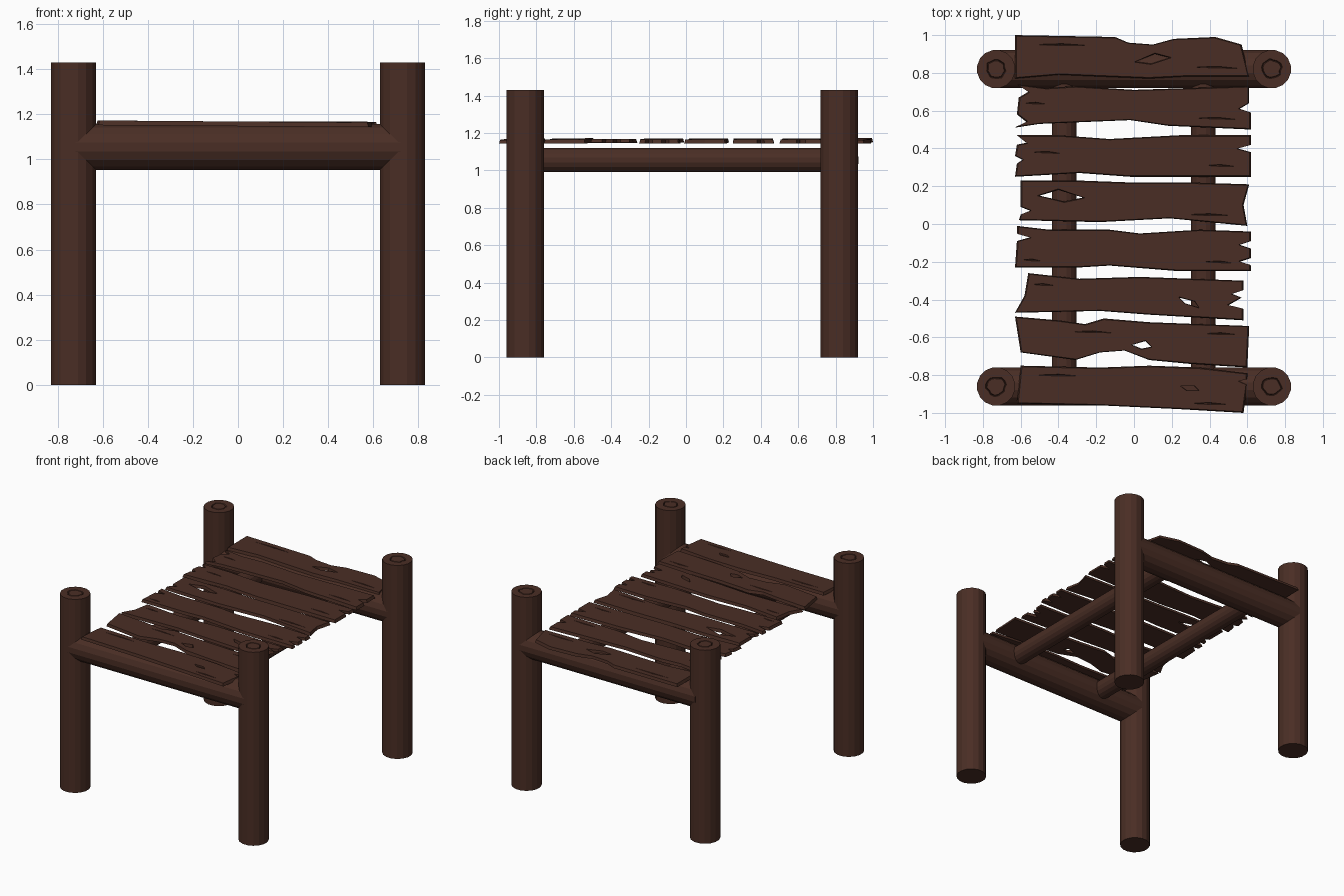
import bpy, bmesh, math, random
from mathutils import Matrix

random.seed(4)
if "Cube" in bpy.data.objects:
    bpy.data.objects.remove(bpy.data.objects["Cube"], do_unlink=True)

# Single dark wood colour
wood = bpy.data.materials.new("dark_brown_wood")
wood.use_nodes = True
colour = (0.068, 0.027, 0.018, 1)
wood.diffuse_color = colour
wood.node_tree.nodes["Principled BSDF"].inputs["Base Color"].default_value = colour

SIDES = 16
POST_HEIGHT = 1.43
BEAM_Z = 1.055
PLANK_Z = 1.147
PLANK_THICK = 0.021


def finish(name, bm):
    """Turn a bmesh into a named flat-shaded wooden object."""
    bmesh.ops.recalc_face_normals(bm, faces=bm.faces)
    mesh = bpy.data.meshes.new(name)
    bm.to_mesh(mesh)
    bm.free()
    mesh.materials.append(wood)
    obj = bpy.data.objects.new(name, mesh)
    bpy.context.collection.objects.link(obj)
    return obj


def log(name, profile, matrix, wobble=0.0):
    """Lathe a (radius, height) profile into a closed faceted log."""
    bm = bmesh.new()
    rings = []
    factors = [1 + random.uniform(-wobble, wobble) for _ in range(SIDES)]
    for radius, height, rough in profile:
        ring = []
        for i in range(SIDES):
            angle = math.tau * (i + 0.5) / SIDES
            r = radius * (factors[i] if rough else 1)
            ring.append(bm.verts.new((r * math.cos(angle), r * math.sin(angle), height)))
        rings.append(ring)
    for low, high in zip(rings, rings[1:]):
        for i in range(SIDES):
            j = (i + 1) % SIDES
            bm.faces.new((low[i], low[j], high[j], high[i]))
    bm.faces.new(rings[0][::-1])
    bm.faces.new(rings[-1])
    bm.transform(matrix)
    return finish(name, bm)


def pairs(numbers):
    """Read a flat list of hundredths as points."""
    return [(x / 100, y / 100) for x, y in zip(numbers[::2], numbers[1::2])]


def plank(name, outline, hole=None, cracks=()):
    """Worn board: slanted sides, optional knot hole, shallow cracks in the top."""
    bm = bmesh.new()
    tilt = random.uniform(-0.008, 0.003)
    rims = {"top": [], "bottom": []}

    def loop(points, z):
        return [bm.verts.new((x, y, z + tilt * x)) for x, y in points]

    def scaled(points, sx, sy):
        cx = (min(p[0] for p in points) + max(p[0] for p in points)) / 2
        cy = (min(p[1] for p in points) + max(p[1] for p in points)) / 2
        return [(cx + (x - cx) * sx, cy + (y - cy) * sy) for x, y in points]

    def wall(low, high):
        for i in range(len(low)):
            j = (i + 1) % len(low)
            bm.faces.new((low[i], low[j], high[j], high[i]))

    def rim(side, verts):
        for i, v in enumerate(verts):
            rims[side].append(bm.edges.get((v, verts[(i + 1) % len(verts)])))

    top_z = PLANK_Z + PLANK_THICK
    # Outer edge and knot hole run through the whole thickness
    cuts = [(pairs(outline), 0.988, 0.95)]
    if hole:
        cuts.append((pairs(hole), 1.1, 1.2))
    for points, sx, sy in cuts:
        low, high = loop(points, PLANK_Z), loop(scaled(points, sx, sy), top_z)
        wall(low, high)
        rim("bottom", low)
        rim("top", high)
    # Cracks are thin slivers sunk into the top face
    for x, y, length in cracks:
        x, y, half = x / 100, y / 100, length / 200
        sliver = [(x - half, y), (x, y + 0.005), (x + half, y - 0.006), (x, y - 0.005)]
        low, high = loop(scaled(sliver, 0.9, 0.4), top_z - 0.009), loop(sliver, top_z)
        wall(low, high)
        bm.faces.new(low)
        rim("top", high)
    for edges in rims.values():
        bmesh.ops.triangle_fill(bm, edges=edges, use_beauty=True, normal=(0, 0, 1))
    return finish(name, bm)


# Four upright posts with a growth ring carved into the top
post_profile = [(0.102, 0, False), (0.102, POST_HEIGHT, False),
                (0.052, POST_HEIGHT, True), (0.048, POST_HEIGHT - 0.008, True),
                (0.044, POST_HEIGHT, True)]
ENDS = (("front", -0.86), ("back", 0.82))
for end, y in ENDS:
    for side, x in (("left", 0.73), ("right", -0.73)):
        log(f"{end}_{side}_post", post_profile, Matrix.Translation((x, y, 0)), 0.12)

# Cross beams between the posts
for end, y in ENDS:
    turn = Matrix.Translation((0, y, BEAM_Z)) @ Matrix.Rotation(math.pi / 2, 4, "Y")
    log(f"{end}_beam", [(0.103, -0.72, False), (0.103, 0.72, False)], turn)

# Long rails under the planks
for side, x in (("left", 0.367), ("right", -0.37)):
    turn = Matrix.Translation((x, -0.02, BEAM_Z)) @ Matrix.Rotation(math.pi / 2, 4, "X")
    log(f"{side}_rail", [(0.066, -0.85, False), (0.066, 0.85, False)], turn)

# Deck planks from back to front, outlines clockwise from the back right corner
plank("deck_plank_back",
      [-63, 100, -10, 99, -3, 96, 10, 95, 21, 98, 43, 99, 57, 95, 61, 78,
       27, 78, 8, 77, -40, 79, -63, 77],
      hole=[1, 86, 11, 90, 19, 88, 9, 85], cracks=[(-38, 95, 30), (44, 83, 22)])
plank("deck_plank_second",
      [-62, 74, -47, 72, -31, 73, 0, 71, 30, 72, 61, 73, 61, 64, 56, 61, 62, 59,
       62, 50, 18, 52, -2, 55, -50, 53, -63, 51, -57, 54, -62, 58, -61, 67, -56, 70],
      cracks=[(-52, 64, 12), (44, 56, 20)])
plank("deck_plank_third",
      [-62, 47, -40, 47, -13, 45, 24, 47, 62, 47, 62, 42, 55, 40, 62, 38, 62, 25,
       -2, 25, -29, 27, -63, 25, -62, 32, -59, 34, -63, 36, -62, 42, -57, 43],
      cracks=[(-46, 38, 14), (46, 31, 16)])
plank("deck_plank_fourth",
      [-60, 23, -29, 23, -2, 22, 30, 22, 61, 21, 58, 10, 60, -1, 19, 3, -18, 1,
       -61, 2, -60, 5, -55, 7, -60, 9],
      hole=[-50, 15, -40, 18, -27, 14, -37, 12], cracks=[(40, 5, 24)])
plank("deck_plank_fifth",
      [-62, -1, -45, -3, -13, -3, 3, -5, 35, -3, 62, -4, 62, -9, 56, -11, 62, -13,
       62, -18, 56, -20, 62, -22, 62, -25, 24, -25, -13, -22, -29, -23, -63, -23,
       -62, -9, -55, -7, -62, -5],
      cracks=[(-54, -19, 10), (45, -20, 14)])
plank("deck_plank_sixth",
      [-56, -26, -29, -29, 3, -28, 58, -30, 58, -35, 52, -37, 57, -39, 50, -43,
       58, -45, 58, -51, 8, -48, -18, -46, -63, -47, -58, -38],
      hole=[24, -39, 32, -41, 34, -44, 27, -42], cracks=[(-48, -32, 12)])
plank("deck_plank_seventh",
      [-63, -49, -40, -51, -26, -53, -16, -50, 8, -52, 61, -54, 60, -76, 29, -74,
       8, -72, -5, -67, -18, -68, -31, -72, -60, -68],
      hole=[-1, -64, 6, -62, 9, -65, 4, -66], cracks=[(-22, -57, 20), (46, -58, 18)])
plank("deck_plank_front",
      [-60, -75, -18, -76, 8, -75, 35, -76, 60, -79, 60, -82, 56, -83, 60, -85,
       58, -100, 24, -98, -18, -96, -62, -95],
      hole=[25, -86, 32, -86, 34, -88, 28, -88], cracks=[(-40, -80, 24), (40, -95, 20)])
